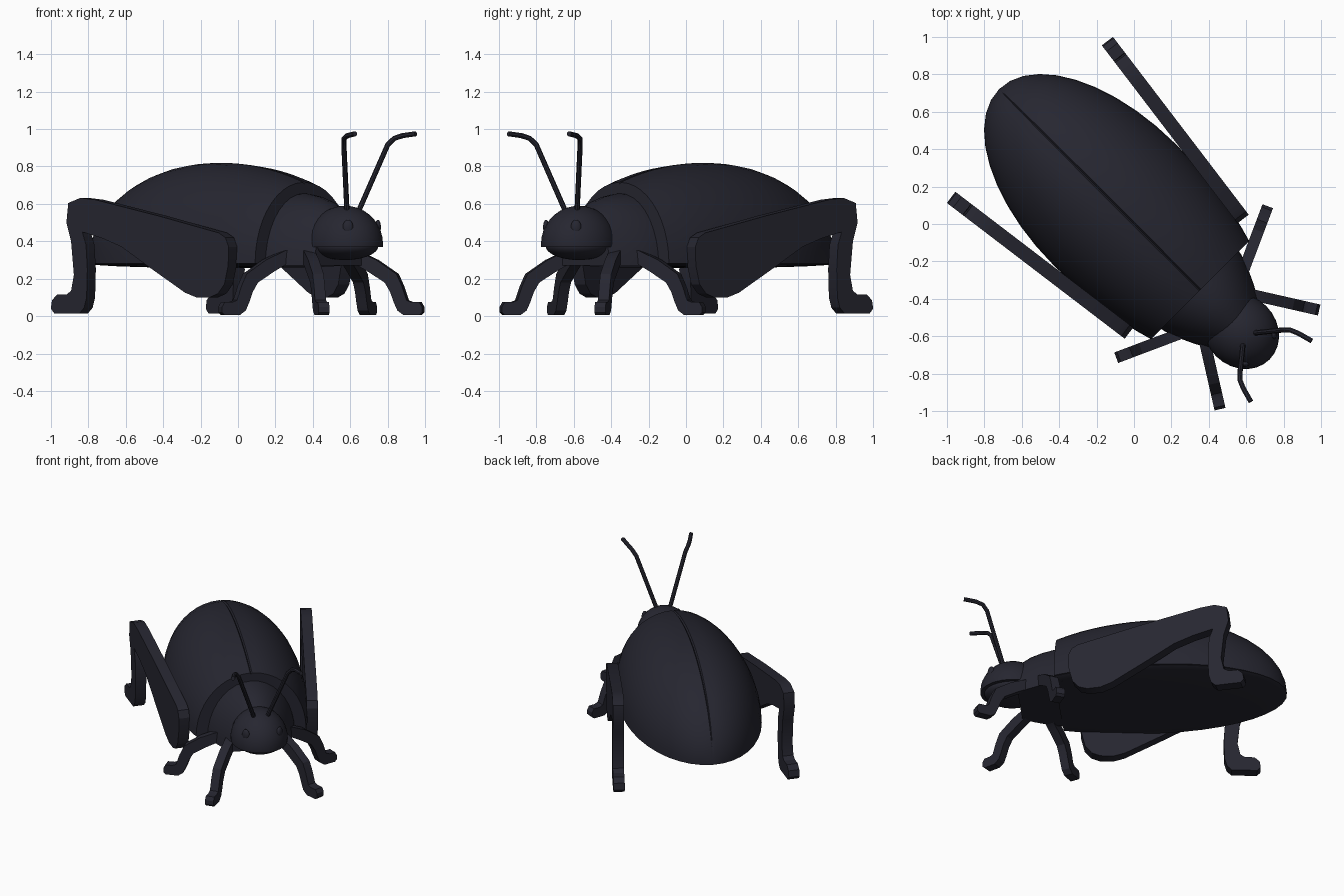
import bpy, bmesh, math
from mathutils import Matrix, Vector

if "Cube" in bpy.data.objects:
    bpy.data.objects.remove(bpy.data.objects["Cube"])

R = math.sqrt(0.5)
mat = bpy.data.materials.new("beetle black")
mat.diffuse_color = (0.0194, 0.0194, 0.0300, 1)
mat.use_nodes = True
mat.node_tree.nodes["Principled BSDF"].inputs["Base Color"].default_value = mat.diffuse_color


def world(f, s, z):
    """forward / sideways / up -> world (the insect faces +x -y)"""
    return Vector(((f + s) * R, (s - f) * R, z))


def mirror(p):
    """reflect across the insect's centre plane"""
    return Vector((-p[1], -p[0], p[2]))


def finish(ob, angle=30):
    ob.data.materials.clear()
    ob.data.materials.append(mat)
    bpy.ops.object.select_all(action='DESELECT')
    ob.select_set(True)
    bpy.context.view_layer.objects.active = ob
    bpy.ops.object.shade_smooth_by_angle(angle=math.radians(angle))


def make(name, verts, faces, angle=30):
    me = bpy.data.meshes.new(name)
    me.from_pydata([tuple(v) for v in verts], [], faces)
    bm = bmesh.new()
    bm.from_mesh(me)
    bmesh.ops.remove_doubles(bm, verts=bm.verts, dist=1e-5)
    bmesh.ops.recalc_face_normals(bm, faces=bm.faces)
    bm.to_mesh(me)
    bm.free()
    ob = bpy.data.objects.new(name, me)
    bpy.context.collection.objects.link(ob)
    finish(ob, angle)
    return ob


def loft(name, rings, angles, seam=0.0, angle=30):
    """rings: (f, half width, height, base z); each a part-ellipse, closed flat"""
    verts, faces, n = [], [], len(angles)
    for f, w, h, zb in rings:
        for a in angles:
            k = 1 - seam if abs(a - 90) < 0.1 else 1
            r = math.radians(a)
            verts.append(world(f, w * math.cos(r), zb + k * h * math.sin(r)))
    for i in range(len(rings) - 1):
        for j in range(n):
            k = (j + 1) % n
            faces.append((i*n + j, i*n + k, (i+1)*n + k, (i+1)*n + j))
    for i, f in ((0, range(n)), (len(rings) - 1, range(n))):
        if rings[i][1] > 0.001:
            faces.append(tuple(i*n + j for j in f))
    return make(name, verts, faces, angle)


def slab(name, pts, origin, direction, width):
    """flat leg: (distance, z) profile extruded sideways, on both sides"""
    d = Vector((*direction, 0)).normalized()
    nrm = Vector((-d.y, d.x, 0)) * width / 2
    o = Vector((*origin, 0))
    n = len(pts)
    verts = [o + d * t + Vector((0, 0, z)) + sgn * nrm for sgn in (-1, 1) for t, z in pts]
    faces = [tuple(range(n)), tuple(range(n, 2*n))]
    faces += [(i, (i+1) % n, n + (i+1) % n, n + i) for i in range(n)]
    make(name + "_left", verts, faces, 25)
    make(name + "_right", [mirror(v) for v in verts], faces, 25)


# wing case: long dome, seam down the middle, cut flat at the front
C, REAR, FRONT, W, H, Z = -0.15, 0.87, 1.10, 0.46, 0.54, 0.28
stations = [C - REAR * math.cos(math.radians(a)) for a in range(0, 90, 9)]
stations += [C + 0.65 * i / 8 for i in range(9)]
rings = []
for f in stations:
    k = math.sqrt(max(0, 1 - ((f - C) / (REAR if f < C else FRONT)) ** 2))
    rings.append((f, W * k, H * k, Z))
half = [0, 8, 16, 24, 32, 40, 48, 56, 64, 72, 80, 89]
loft("wing_case", rings, half + [90] + [180 - a for a in reversed(half)], 0.022)

# belly: shallow underside slightly inside the wing rim
loft("belly", [(f, w * 0.96, -0.025 * h / H, Z + 0.002) for f, w, h, z in rings],
     list(range(0, 181, 15)))

# thorax collar between wings and head
arc = list(range(0, 181, 10))
loft("thorax", [(0.44, 0.305, 0.39, 0.27), (0.52, 0.29, 0.385, 0.27),
                (0.60, 0.262, 0.37, 0.27), (0.68, 0.225, 0.345, 0.27),
                (0.76, 0.18, 0.30, 0.27)], arc)


def ellipsoid(name, centre, radii, turn, zmin=None):
    """ellipsoid turned about z; optionally cut flat at its local zmin"""
    bm = bmesh.new()
    bmesh.ops.create_uvsphere(bm, u_segments=28, v_segments=18, radius=1)
    if zmin is not None:
        g = bm.verts[:] + bm.edges[:] + bm.faces[:]
        cut = bmesh.ops.bisect_plane(bm, geom=g, plane_co=(0, 0, zmin),
                                     plane_no=(0, 0, -1), clear_outer=True)
        edges = [e for e in cut['geom_cut'] if isinstance(e, bmesh.types.BMEdge)]
        bmesh.ops.contextual_create(bm, geom=edges)
    m = Matrix.Translation(centre) @ Matrix.Rotation(turn, 4, 'Z') @ Matrix.Diagonal((*radii, 1))
    bm.transform(m)
    me = bpy.data.meshes.new(name)
    bm.to_mesh(me)
    bm.free()
    ob = bpy.data.objects.new(name, me)
    bpy.context.collection.objects.link(ob)
    finish(ob)


# head dome, jaw below it, eyes
ellipsoid("head", world(0.81, 0, 0.385), (0.215, 0.19, 0.205), -math.pi / 4, -0.08)
ellipsoid("jaw", world(0.81, 0, 0.375), (0.19, 0.165, 0.075), -math.pi / 4)
ellipsoid("eye_left", (0.588, -0.748, 0.475), (0.028, 0.016, 0.04), 0)
ellipsoid("eye_right", (0.748, -0.588, 0.475), (0.016, 0.028, 0.04), 0)


def tube(name, pts, radius):
    cu = bpy.data.curves.new(name, 'CURVE')
    cu.dimensions = '3D'
    cu.bevel_depth = radius
    cu.bevel_resolution = 2
    cu.use_fill_caps = True
    sp = cu.splines.new('POLY')
    sp.points.add(len(pts) - 1)
    for p, q in zip(sp.points, pts):
        p.co = (*q, 1)
    ob = bpy.data.objects.new(name, cu)
    bpy.context.collection.objects.link(ob)
    bpy.ops.object.select_all(action='DESELECT')
    ob.select_set(True)
    bpy.context.view_layer.objects.active = ob
    bpy.ops.object.convert(target='MESH')
    finish(bpy.context.view_layer.objects.active, 40)


# antennae: straight stalk bent forward at the tip
feeler = [(0.583, -0.64, 0.55), (0.566, -0.80, 0.915), (0.567, -0.835, 0.95),
          (0.585, -0.88, 0.965), (0.625, -0.95, 0.975)]
tube("antenna_left", feeler, 0.014)
tube("antenna_right", [mirror(p) for p in feeler], 0.014)

# jumping hind legs: thigh, shin and foot in one flat profile (front-view x, z)
hind = [(-.885, .605), (-.82, .632), (-.74, .622), (-.40, .535), (-.08, .445), (-.045, .42),
        (-.027, .37), (-.03, .27), (-.05, .17), (-.085, .12), (-.13, .10), (-.20, .10),
        (-.26, .125), (-.45, .26), (-.60, .37), (-.70, .415), (-.81, .45), (-.79, .38),
        (-.783, .25), (-.787, .10), (-.80, .045), (-.825, .015), (-.96, .015), (-.978, .04),
        (-.972, .085), (-.945, .115), (-.895, .115), (-.87, .135), (-.855, .22),
        (-.87, .40), (-.895, .50)]
slab("hind_leg", [((-.025 - x) / .795, z) for x, z in hind],
     (-.025, -.585), (-.795, .607), 0.075)

# smaller walking legs (distance back from the toe, z)
walk = [(.50, .36), (.36, .35), (.25, .30), (.14, .225), (.11, .16), (.085, .085),
        (.06, .075), (.015, .075), (0, .05), (.0, .02), (.015, .005), (.10, .005),
        (.135, .03), (.155, .075), (.175, .13), (.205, .18), (.30, .24), (.38, .285),
        (.50, .30)]
slab("front_leg", walk, (.46, -.99), (-.075, .33), 0.06)
slab("middle_leg", walk, (-.095, -.715), (.345, .13), 0.06)
